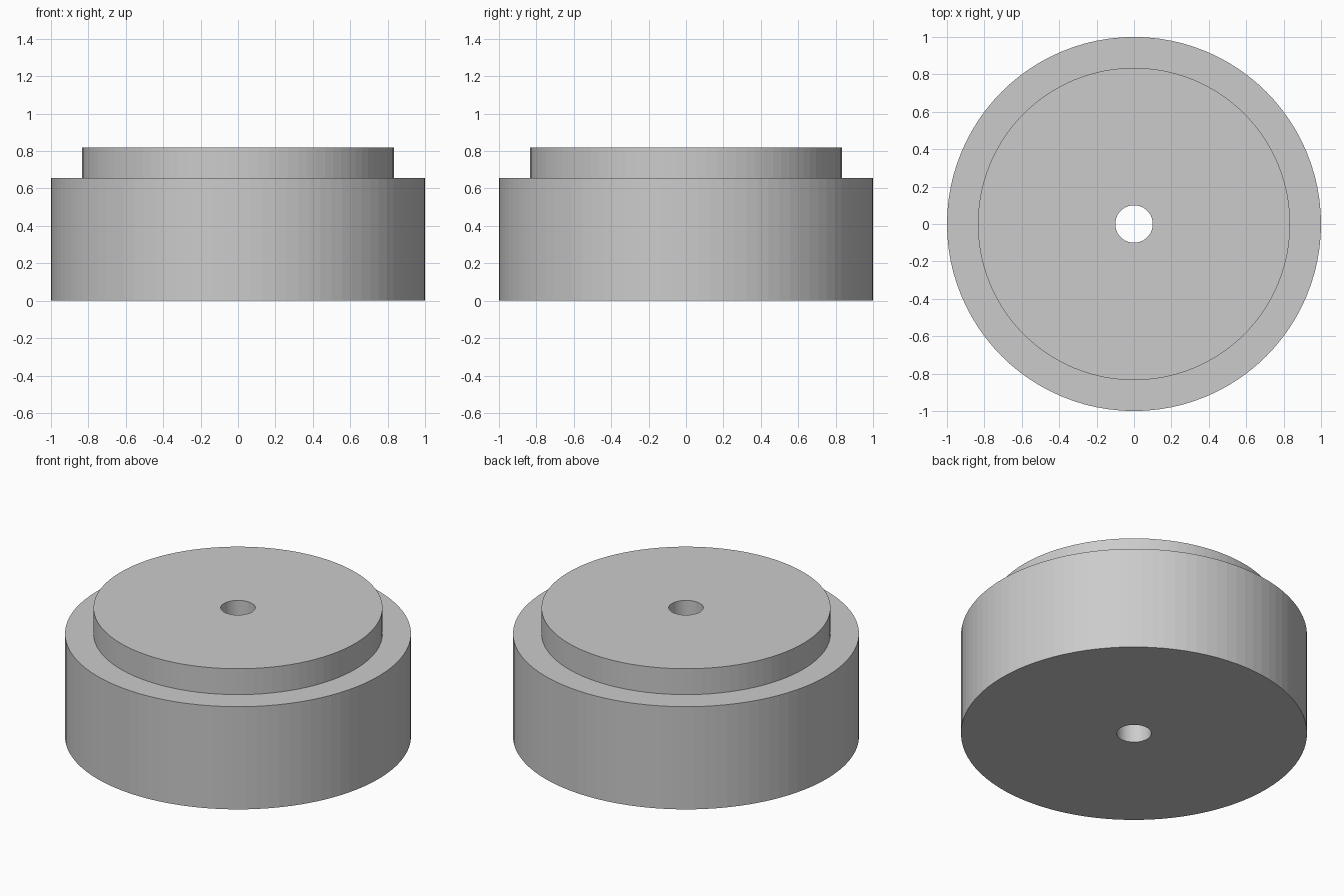
import bpy
import bmesh
from math import tau

SEGMENTS = 96

cube = bpy.data.objects.get("Cube")
if cube:
    bpy.data.objects.remove(cube, do_unlink=True)

# Single plain grey finish
grey = bpy.data.materials.new("light grey")
grey.use_nodes = True
colour = (0.6, 0.6, 0.6, 1)
grey.diffuse_color = colour
grey.node_tree.nodes["Principled BSDF"].inputs["Base Color"].default_value = colour


def lathe(name, profile):
    """Spin a closed (radius, height) profile round the z axis."""
    bm = bmesh.new()
    verts = [bm.verts.new((r, 0, z)) for r, z in profile]
    edges = [bm.edges.new((v, verts[i - 1])) for i, v in enumerate(verts)]
    bmesh.ops.spin(bm, geom=verts + edges, cent=(0, 0, 0), axis=(0, 0, 1),
                   angle=tau, steps=SEGMENTS, use_merge=True)
    bmesh.ops.remove_doubles(bm, verts=bm.verts, dist=0.0001)
    bmesh.ops.recalc_face_normals(bm, faces=bm.faces)
    mesh = bpy.data.meshes.new(name)
    bm.to_mesh(mesh)
    bm.free()
    mesh.materials.append(grey)
    obj = bpy.data.objects.new(name, mesh)
    bpy.context.collection.objects.link(obj)
    return obj


# Stepped round body with a raised boss and a through bore
hole, boss, rim = 0.1, 0.835, 1.0
step, top = 0.655, 0.82
lathe("stepped_disc", [(hole, 0), (rim, 0), (rim, step),
                       (boss, step), (boss, top), (hole, top)])
